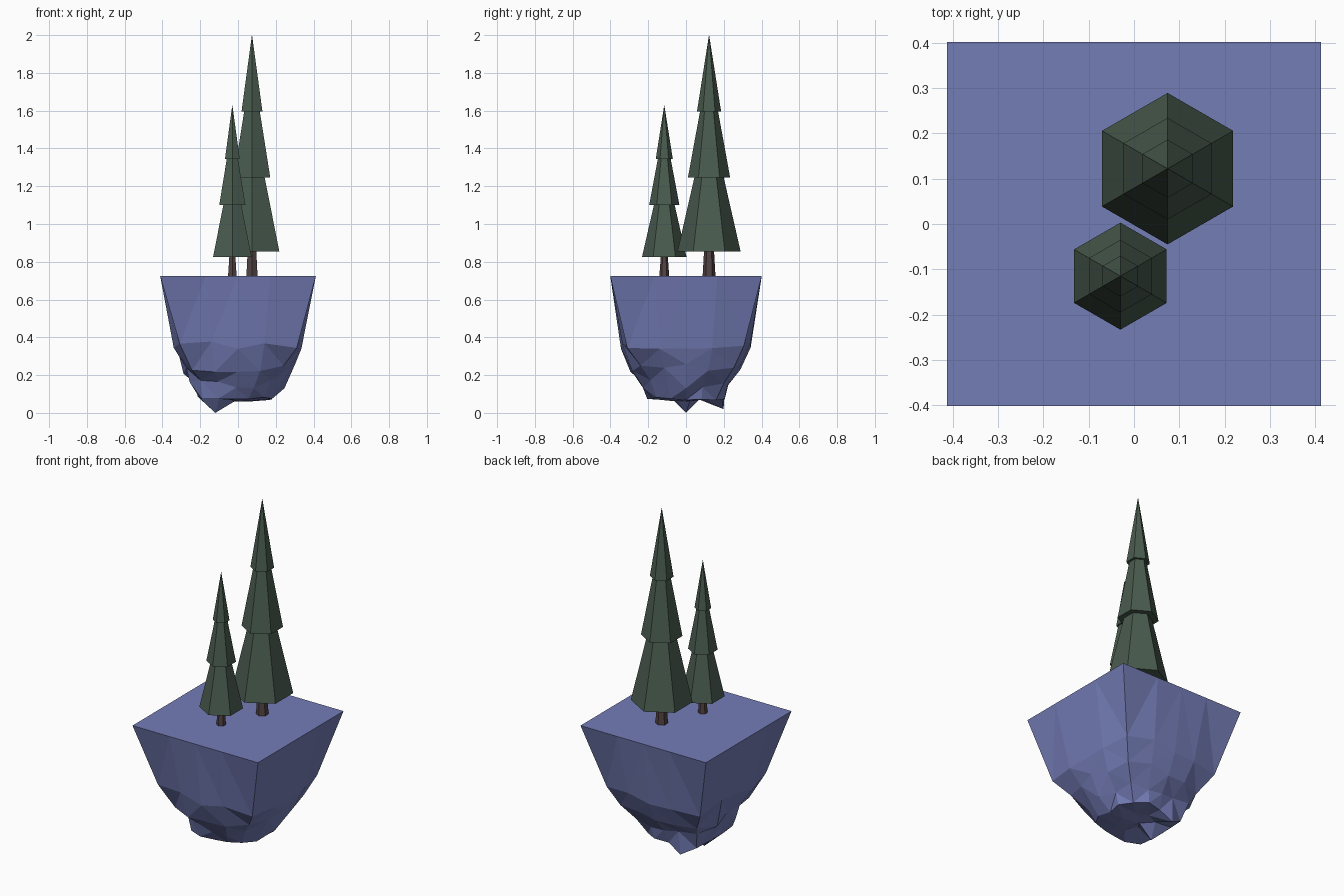
import bpy, bmesh, math, random

if "Cube" in bpy.data.objects:
    bpy.data.objects.remove(bpy.data.objects["Cube"])

random.seed(4)


def material(name, rgb):
    m = bpy.data.materials.new(name)
    m.diffuse_color = (*rgb, 1)
    m.use_nodes = True
    m.node_tree.nodes["Principled BSDF"].inputs["Base Color"].default_value = m.diffuse_color
    return m


ROCK = material("rock_blue", (0.175, 0.205, 0.47))
LEAF = material("dark_green", (0.067, 0.105, 0.077))
BARK = material("bark_brown", (0.085, 0.056, 0.058))


def finish(bm, name, mat):
    bmesh.ops.recalc_face_normals(bm, faces=bm.faces)
    mesh = bpy.data.meshes.new(name)
    bm.to_mesh(mesh)
    bm.free()
    mesh.materials.append(mat)
    obj = bpy.data.objects.new(name, mesh)
    bpy.context.collection.objects.link(obj)
    return obj


def bridge(bm, a, b):
    n = len(a)
    for i in range(n):
        j = (i + 1) % n
        bm.faces.new((a[i], a[j], b[j], b[i]))


# Stacked rings closed at both ends, given as (radius, z)
def stack(name, cx, cy, profile, mat, sides=6):
    bm = bmesh.new()
    rings = []
    for r, z in profile:
        rings.append([bm.verts.new((cx + r * math.sin(math.tau * i / sides),
                                    cy + r * math.cos(math.tau * i / sides), z))
                      for i in range(sides)])
    for a, b in zip(rings, rings[1:]):
        bridge(bm, a, b)
    bm.faces.new(rings[0])
    bm.faces.new(rings[-1])
    bmesh.ops.remove_doubles(bm, verts=bm.verts, dist=1e-5)
    return finish(bm, name, mat)


# Floating rock: square top shrinking through rounded, uneven rings
def island():
    n = 16
    bm = bmesh.new()
    top = []
    for i in range(n):
        a = math.tau * i / n
        k = 1 / max(abs(math.cos(a)), abs(math.sin(a)))
        top.append(bm.verts.new((0.412 * k * math.cos(a), 0.401 * k * math.sin(a), 0.725)))
    bm.faces.new(top)
    # axis radius, diagonal radius, height, centre x, radial and height jitter
    layers = [(0.338, 0.44, 0.36, 0.0, 0.008, 0.025),
              (0.288, 0.345, 0.235, 0.0, 0.016, 0.03),
              (0.238, 0.27, 0.15, -0.01, 0.022, 0.025),
              (0.2, 0.23, 0.075, -0.02, 0.015, 0.01)]
    last = top
    for axis, diag, z, cx, jr, jz in layers:
        ring = []
        for i in range(n):
            a = math.tau * i / n
            r = axis + (diag - axis) * math.sin(2 * a) ** 4 + random.uniform(-jr, jr)
            h = z + random.uniform(-jz, jz)
            if z < 0.1 and i == 5:          # small hanging spike at the back left
                h, r = 0.02, 0.215
            ring.append(bm.verts.new((cx + r * math.cos(a), r * math.sin(a), h)))
        bridge(bm, last, ring)
        last = ring
    # Underside: eight inner points, one of them the lowest tip
    heights = [random.uniform(0.06, 0.11) for _ in range(8)]
    heights[4] = 0.0
    inner = []
    for i in range(n):
        a = math.tau * (i // 2) / 8
        inner.append(bm.verts.new((-0.02 + 0.1 * math.cos(a), 0.1 * math.sin(a),
                                   heights[i // 2])))
    bridge(bm, last, inner)
    centre = bm.verts.new((-0.02, 0.02, 0.06))
    for i in range(n):
        bm.faces.new((inner[i], inner[(i + 1) % n], centre))
    bmesh.ops.remove_doubles(bm, verts=bm.verts, dist=1e-5)
    bmesh.ops.triangulate(bm, faces=[f for f in bm.faces if len(f.verts) == 4])
    finish(bm, "floating_island", ROCK)


island()

# Fir trees: trunk plus three tapering tiers
trees = [("tall_tree", 0.074, 0.122, 0.034, 0.026,
          [(0.167, 0.855), (0.078, 1.245), (0.112, 1.245),
           (0.048, 1.595), (0.064, 1.595), (0, 2.0)]),
         ("small_tree", -0.03, -0.115, 0.026, 0.018,
          [(0.118, 0.825), (0.055, 1.1), (0.08, 1.1),
           (0.034, 1.345), (0.045, 1.345), (0, 1.628)])]
for name, x, y, r0, r1, tiers in trees:
    # merge the apex ring into one point with a tiny final radius
    tiers[-1] = (0.0005, tiers[-1][1])
    stack(name + "_foliage", x, y, tiers, LEAF)
    stack(name + "_trunk", x, y, [(r0, 0.725), (r1, tiers[0][1] + 0.01)], BARK)
